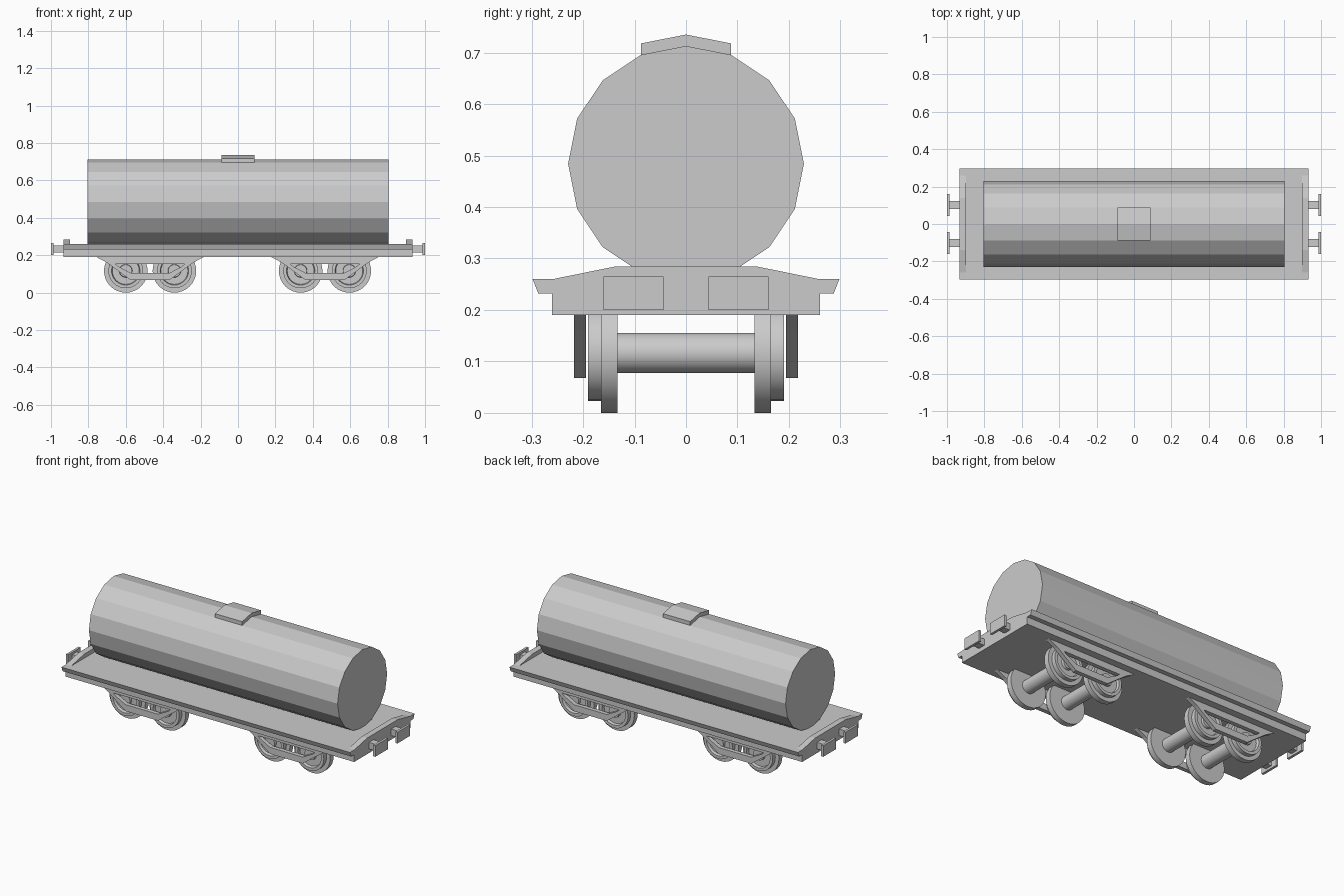
import bpy, bmesh
from math import sin, cos, pi
from mathutils import Vector

cube = bpy.data.objects.get("Cube")
if cube:
    bpy.data.objects.remove(cube, do_unlink=True)

grey = bpy.data.materials.new("plain grey")
grey.use_nodes = True
colour = (0.6, 0.6, 0.6, 1)
grey.diffuse_color = colour
grey.node_tree.nodes["Principled BSDF"].inputs["Base Color"].default_value = colour


def finish(name, bm, smooth=False):
    bmesh.ops.recalc_face_normals(bm, faces=bm.faces)
    mesh = bpy.data.meshes.new(name)
    bm.to_mesh(mesh)
    bm.free()
    mesh.materials.append(grey)
    obj = bpy.data.objects.new(name, mesh)
    bpy.context.collection.objects.link(obj)
    if smooth:
        bpy.ops.object.select_all(action='DESELECT')
        obj.select_set(True)
        bpy.context.view_layer.objects.active = obj
        bpy.ops.object.shade_smooth_by_angle(angle=0.6)
    return obj


def extrude_x(name, profile, x0, x1):
    """Closed (y, z) profile pulled along x."""
    bm = bmesh.new()
    face = bm.faces.new([bm.verts.new((x0, y, z)) for y, z in profile])
    geom = bmesh.ops.extrude_face_region(bm, geom=[face])["geom"]
    moved = [g for g in geom if isinstance(g, bmesh.types.BMVert)]
    bmesh.ops.translate(bm, verts=moved, vec=(x1 - x0, 0, 0))
    return finish(name, bm)


def mirrored(half):
    """Complete a profile by mirroring it in y."""
    return half + [(-y, z) for y, z in reversed(half) if abs(y) > 1e-6]


def box(name, x0, x1, y0, y1, z0, z1):
    return extrude_x(name, [(y0, z0), (y1, z0), (y1, z1), (y0, z1)], x0, x1)


def lathe(name, profile, x, z, steps=32):
    """Spin an (r, y) profile around an axle parallel to y."""
    bm = bmesh.new()
    rings = []
    for r, y in profile:
        if r == 0:
            rings.append([bm.verts.new((x, y, z))] * steps)
        else:
            rings.append([bm.verts.new((x + r * cos(2 * pi * i / steps), y,
                                        z + r * sin(2 * pi * i / steps))) for i in range(steps)])
    for a, b in zip(rings, rings[1:]):
        for i in range(steps):
            j = (i + 1) % steps
            bm.faces.new(list(dict.fromkeys((a[i], a[j], b[j], b[i]))))
    return finish(name, bm, smooth=True)


def side_frame(name, cx, y0, y1):
    """Truss-shaped plate with an opening, symmetric about cx."""
    outer = [(0.286, 0.19), (0.23, 0.16), (0.105, 0.068)]
    inner = [(0.185, 0.153), (0.17, 0.14), (0.105, 0.106)]
    loops = [half + [(-x, z) for x, z in reversed(half)] for half in (outer, inner)]
    bm = bmesh.new()
    grid = [[[bm.verts.new((cx + x, y, z)) for x, z in loop] for loop in loops] for y in (y0, y1)]
    n = len(loops[0])
    for i in range(n):
        j = (i + 1) % n
        for out, inn in grid:
            bm.faces.new((out[i], out[j], inn[j], inn[i]))
        for k in range(2):
            a, b = grid[0][k], grid[1][k]
            bm.faces.new((a[i], a[j], b[j], b[i]))
    return finish(name, bm)


# Tank barrel, sixteen flat sides with a ridge on top
TANK_R, TANK_Z, STEP = 0.229, 0.484, pi / 8
extrude_x("tank", [(TANK_R * sin(i * STEP), TANK_Z + TANK_R * cos(i * STEP)) for i in range(16)],
          -0.804, 0.804)

# Hatch that follows the ridge
extrude_x("hatch", [(-0.087, 0.695), (0, 0.712), (0.087, 0.695),
                    (0.087, 0.718), (0, 0.735), (-0.087, 0.718)], -0.088, 0.088)

# Deck with overhanging lips
DECK_X = 0.933
extrude_x("deck", mirrored([(0.26, 0.19), (0.26, 0.232), (0.287, 0.232), (0.298, 0.26)]),
          -DECK_X, DECK_X)

# Raised ends and buffers
for sx, end in ((-1, "right"), (1, "left")):
    extrude_x(f"end_sill_{end}", mirrored([(0.263, 0.259), (0.14, 0.284)]),
              sx * 0.898, sx * DECK_X)
    for sy, side in ((-1, "front"), (1, "back")):
        y = sy * 0.102
        box(f"buffer_stem_{end}_{side}", sx * 0.925, sx * 0.988, y - 0.021, y + 0.021, 0.214, 0.252)
        box(f"buffer_plate_{end}_{side}", sx * 0.986, sx * 1.0, y - 0.058, y + 0.058, 0.2, 0.265)

# Bogies: side frames, axles and flanged wheels
WHEEL_R = 0.1165
wheel = [(0, 0.133), (WHEEL_R, 0.133), (WHEEL_R, 0.165), (0.093, 0.165), (0.093, 0.19),
         (0.076, 0.19), (0.072, 0.174), (0.035, 0.174), (0.033, 0.188), (0, 0.188)]
for cx, end in ((-0.47, "right"), (0.465, "left")):
    for sy, side in ((-1, "front"), (1, "back")):
        side_frame(f"bogie_frame_{end}_{side}", cx, sy * 0.194, sy * 0.218)
    for dx, place in ((-0.13, "a"), (0.13, "b")):
        lathe(f"axle_{end}_{place}", [(0, -0.14), (0.039, -0.14), (0.039, 0.14), (0, 0.14)],
              cx + dx, WHEEL_R)
        for sy, side in ((-1, "front"), (1, "back")):
            lathe(f"wheel_{end}_{place}_{side}", [(r, sy * y) for r, y in wheel], cx + dx, WHEEL_R)
